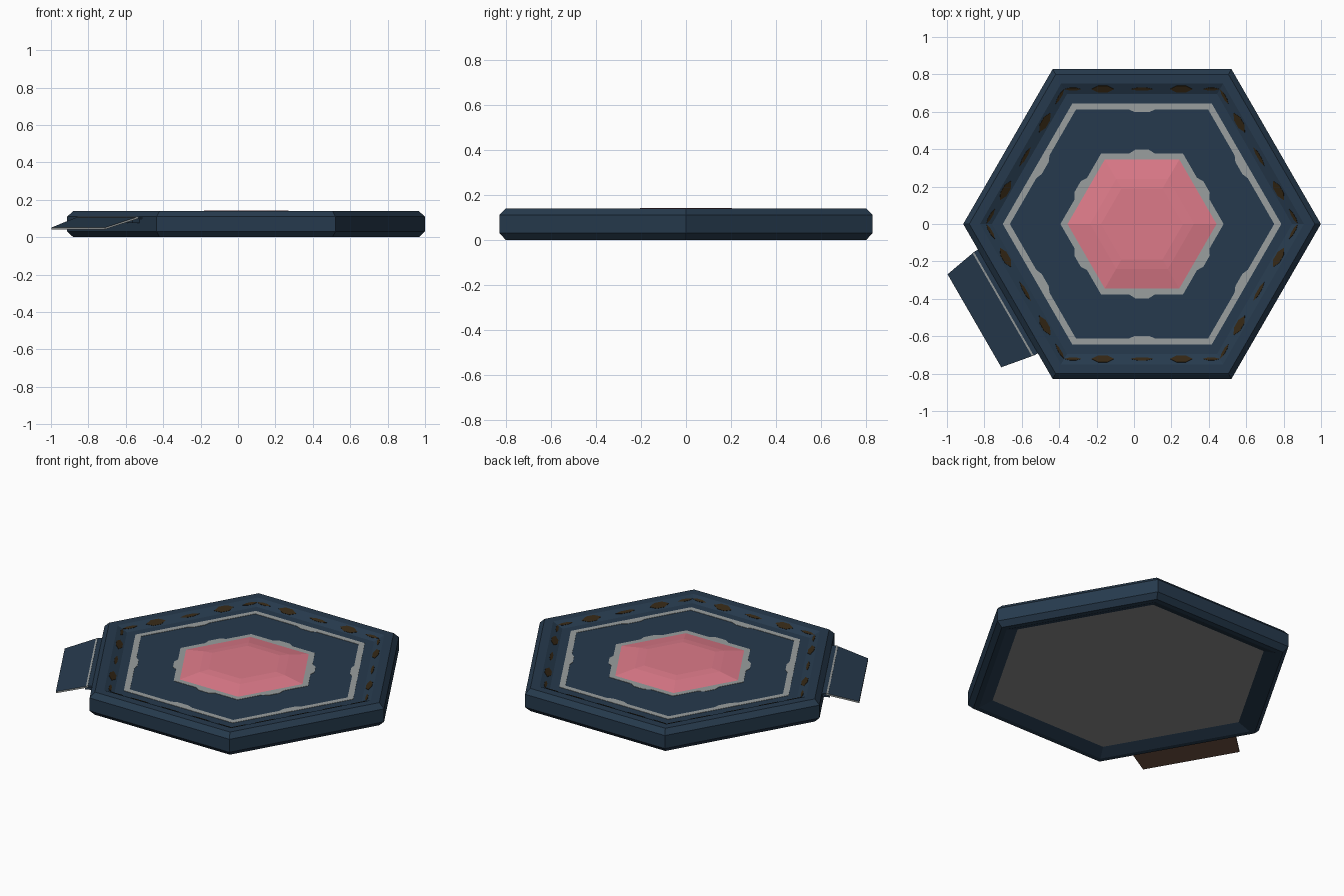
import bpy, bmesh, math
from mathutils import Vector

if "Cube" in bpy.data.objects:
    bpy.data.objects.remove(bpy.data.objects["Cube"])

CENTRE = Vector((0.043, 0, 0))
FLOOR = 0.112


def material(name, rgb):
    m = bpy.data.materials.new(name)
    m.diffuse_color = (*rgb, 1)
    m.use_nodes = True
    m.node_tree.nodes["Principled BSDF"].inputs["Base Color"].default_value = m.diffuse_color
    return m


NAVY = material("navy", (0.0194, 0.042, 0.074))
GREY = material("light grey", (0.32, 0.345, 0.345))
PINK = material("pink", (0.72, 0.195, 0.25))
DARK = material("dark brown", (0.033, 0.0195, 0.007))
BASE = material("underside grey", (0.26, 0.26, 0.26))
RUST = material("underside brown", (0.09, 0.047, 0.03))


def finish(name, bm, mats, rule=None):
    bmesh.ops.recalc_face_normals(bm, faces=bm.faces)
    bm.normal_update()
    if rule:
        for f in bm.faces:
            f.material_index = rule(f)
    me = bpy.data.meshes.new(name)
    bm.to_mesh(me)
    bm.free()
    for m in mats:
        me.materials.append(m)
    ob = bpy.data.objects.new(name, me)
    bpy.context.collection.objects.link(ob)
    return ob


def hex_loft(name, profile, mats, wrap=False, rule=None):
    """Hexagonal rings of (apothem, z), capped at both ends or wrapped into a frame."""
    bm = bmesh.new()
    rings = []
    for ap, z in profile:
        r = ap / math.cos(math.pi / 6)
        rings.append([bm.verts.new(CENTRE + Vector((r * math.cos(k * math.pi / 3),
                                                    r * math.sin(k * math.pi / 3), z)))
                      for k in range(6)])
    pairs = list(zip(rings, rings[1:])) + ([(rings[-1], rings[0])] if wrap else [])
    for a, b in pairs:
        for k in range(6):
            j = (k + 1) % 6
            bm.faces.new((a[k], a[j], b[j], b[k]))
    if not wrap:
        bm.faces.new(rings[0])
        bm.faces.new(rings[-1])
    return finish(name, bm, mats, rule)


def side_point(angle, n, t, z):
    """Point at distance n out from a hexagon side and t along it."""
    c, s = math.cos(angle), math.sin(angle)
    return CENTRE + Vector((c * n - s * t, s * n + c * t, z))


def add_prism(bm, points, offset):
    lo = [bm.verts.new(p) for p in points]
    hi = [bm.verts.new(p + offset) for p in points]
    bm.faces.new(lo)
    bm.faces.new(hi)
    for i in range(len(lo)):
        j = (i + 1) % len(lo)
        bm.faces.new((lo[i], lo[j], hi[j], hi[i]))


SIDES = [math.radians(30 + 60 * k) for k in range(6)]
UP = Vector((0, 0, 1))

# Main plate: recessed underside, bevelled wall, rim and sunken floor
hex_loft("plate_body",
         [(0.70, 0.03), (0.77, 0), (0.80, 0), (0.828, 0.03), (0.828, 0.11),
          (0.80, 0.14), (0.75, 0.14), (0.695, FLOOR)],
         [NAVY, BASE],
         rule=lambda f: int(len(f.verts) == 6 and f.calc_center_median().z < 0.05))

# Grey inlay frames on the floor
for name, inner, outer in (("outer_inlay", 0.612, 0.645), ("gem_border", 0.335, 0.378)):
    hex_loft(name, [(inner, FLOOR - 0.002), (inner, FLOOR + 0.002),
                    (outer, FLOOR + 0.002), (outer, FLOOR - 0.002)], [GREY], wrap=True)

# Small scallops at the middle of each inlay side
bm = bmesh.new()
for a in SIDES:
    for n, depth, half in ((0.376, 0.022, 0.07), (0.614, -0.016, 0.075)):
        shape = [(-half, 0), (-half * 0.5, depth), (half * 0.5, depth), (half, 0)]
        add_prism(bm, [side_point(a, n + d, t, FLOOR - 0.001) for t, d in shape], UP * 0.003)
finish("inlay_scallops", bm, [GREY])

# Pink faceted centre
hex_loft("centre_gem", [(0.345, FLOOR - 0.002), (0.345, FLOOR + 0.002),
                        (0.24, 0.136), (0.19, 0.142)], [PINK])

# Brown lens marks and dashes on the slope inside the rim
bm = bmesh.new()
run, rise = 0.055, 0.14 - FLOOR
for a in SIDES:
    lift = Vector((-math.cos(a) * rise, -math.sin(a) * rise, run)).normalized() * 0.003
    for mid, half, wide in ((-0.37, 0.045, 0.007), (-0.21, 0.06, 0.018), (0, 0.06, 0.008),
                            (0.21, 0.06, 0.018), (0.37, 0.045, 0.007)):
        outline = [(-1, 0), (-0.4, -1), (0.4, -1), (1, 0), (0.4, 1), (-0.4, 1)]
        pts = []
        for t, w in outline:
            n = 0.722 + w * wide
            pts.append(side_point(a, n, mid + t * half, FLOOR + (n - 0.695) / run * rise - 0.001))
        add_prism(bm, pts, lift)
finish("rim_marks", bm, [DARK])

# Sloping flap on the lower-left side
A = math.radians(210)


def flap_z(n):
    return 0.10 + (n - 0.85) * (0.042 - 0.10) / 0.185


bm = bmesh.new()
add_prism(bm, [side_point(A, n, t, flap_z(n)) for n, t in
               ((0.85, -0.32), (0.85, 0.32), (1.035, 0.287), (1.035, -0.287))], UP * 0.01)
finish("flap", bm, [NAVY, GREY, RUST],
       rule=lambda f: 0 if f.normal.z > 0.5 else 2 if f.normal.z < -0.5 else 1)

# Thin grey line across the flap beside its hinge
bm = bmesh.new()
add_prism(bm, [side_point(A, n, t, flap_z(n) + 0.009) for n, t in
               ((0.853, -0.318), (0.853, 0.318), (0.863, 0.317), (0.863, -0.317))], UP * 0.003)
finish("flap_line", bm, [GREY])

# Hinge strip joining the flap to the plate, with teeth underneath
bm = bmesh.new()
add_prism(bm, [side_point(A, n, t, 0.098) for n, t in
               ((0.815, -0.32), (0.815, 0.32), (0.852, 0.32), (0.852, -0.32))], UP * 0.011)
for k in range(6):
    t = -0.27 + k * 0.108
    add_prism(bm, [side_point(A, n, t + d, 0.075) for n, d in
                   ((0.82, -0.025), (0.82, 0.025), (0.87, 0.025), (0.87, -0.025))], UP * 0.023)
finish("flap_hinge", bm, [NAVY])
